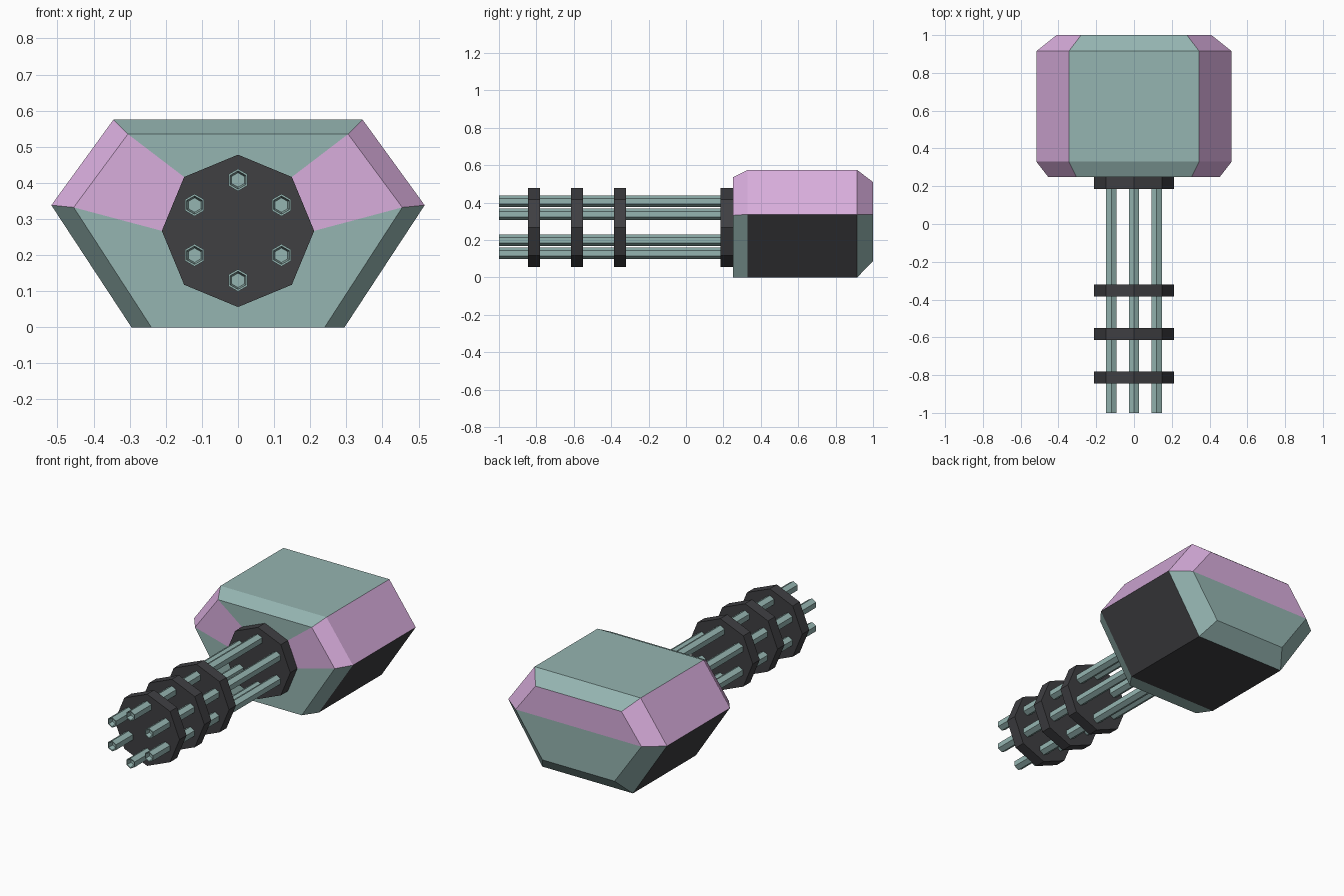
import bpy, bmesh
from math import sin, cos, pi

if "Cube" in bpy.data.objects:
    bpy.data.objects.remove(bpy.data.objects["Cube"])


def material(name, rgb):
    m = bpy.data.materials.new(name)
    m.diffuse_color = (*rgb, 1)
    m.use_nodes = True
    m.node_tree.nodes["Principled BSDF"].inputs["Base Color"].default_value = m.diffuse_color
    return m


TEAL = material("teal", (0.30, 0.46, 0.44))
PINK = material("pink", (0.69, 0.42, 0.72))
DARK = material("dark", (0.05, 0.05, 0.055))


def finish(bm, name, mats):
    bmesh.ops.recalc_face_normals(bm, faces=bm.faces)
    mesh = bpy.data.meshes.new(name)
    bm.to_mesh(mesh)
    bm.free()
    for m in mats:
        mesh.materials.append(m)
    obj = bpy.data.objects.new(name, mesh)
    bpy.context.collection.objects.link(obj)
    return obj


def ngon(n, r, cx, cz, y):
    """Regular polygon in the xz plane with a corner pointing up."""
    return [(cx + r * sin(2 * pi * i / n), y, cz + r * cos(2 * pi * i / n)) for i in range(n)]


def turned(name, n, cx, cz, profile, mat):
    """Capped prism along y from (y, radius) steps."""
    bm = bmesh.new()
    rings = [[bm.verts.new(p) for p in ngon(n, r, cx, cz, y)] for y, r in profile]
    for a, b in zip(rings, rings[1:]):
        for i in range(n):
            j = (i + 1) % n
            bm.faces.new((a[i], a[j], b[j], b[i]))
    bm.faces.new(rings[0])
    bm.faces.new(rings[-1])
    return finish(bm, name, [mat])


AXIS_Z, DISK_R = 0.267, 0.211

# Housing: mirrored six-sided sections, (y, top, widest, bottom) as x,z pairs
sections = [
    (0.25, (0.305, 0.535), (0.455, 0.332), (0.24, 0)),
    (0.33, (0.345, 0.575), (0.517, 0.338), (0.295, 0)),
    (0.915, (0.345, 0.575), (0.517, 0.338), (0.295, 0)),
    (1.0, (0.28, 0.51), (0.41, 0.338), (0.235, 0.088)),
]
bm = bmesh.new()
rings = []
for y, t, m, b in sections:
    pts = [t, m, b] + [(-x, z) for x, z in (b, m, t)]
    rings.append([bm.verts.new((x, y, z)) for x, z in pts])


def panel(verts, colour):
    bm.faces.new(verts).material_index = colour


# Side order: upper right, lower right, bottom, lower left, upper left, top
end_colours = (1, 0, 0, 0, 1, 0)
middle_colours = (1, 2, 2, 2, 1, 0)
for k in range(3):
    colours = middle_colours if k == 1 else end_colours
    for i in range(6):
        j = (i + 1) % 6
        panel((rings[k][i], rings[k][j], rings[k + 1][j], rings[k + 1][i]), colours[i])

# Front panels meet the octagonal collar; back splits at the widest line
f, r = rings[0], rings[-1]
o = [bm.verts.new(p) for p in ngon(8, DISK_R, 0, AXIS_Z, 0.25)]
panel((f[5], f[0], o[1], o[0], o[7]), 0)
panel((f[0], f[1], o[2], o[1]), 1)
panel((f[4], f[5], o[7], o[6]), 1)
panel((f[1], f[2], f[3], f[4], o[6], o[5], o[4], o[3], o[2]), 0)
panel((r[0], r[1], r[4], r[5]), 1)
panel((r[1], r[2], r[3], r[4]), 0)
finish(bm, "housing", [TEAL, PINK, DARK])

# Collar and barrel clamps
for i, (y0, y1) in enumerate([(0.185, 0.25), (-0.385, -0.32), (-0.615, -0.55), (-0.845, -0.78)]):
    name = "collar" if i == 0 else f"barrel_clamp_{i}"
    turned(name, 8, 0, AXIS_Z, [(y0, DISK_R), (y1, DISK_R)], DARK)

# Six barrels with recessed muzzles
for i, (x, _, z) in enumerate(ngon(6, 0.139, 0, AXIS_Z + 0.002, 0)):
    turned(f"barrel_{i + 1}", 6, x, z,
           [(0.2, 0.031), (-1, 0.031), (-1, 0.025), (-0.97, 0.02)], TEAL)
